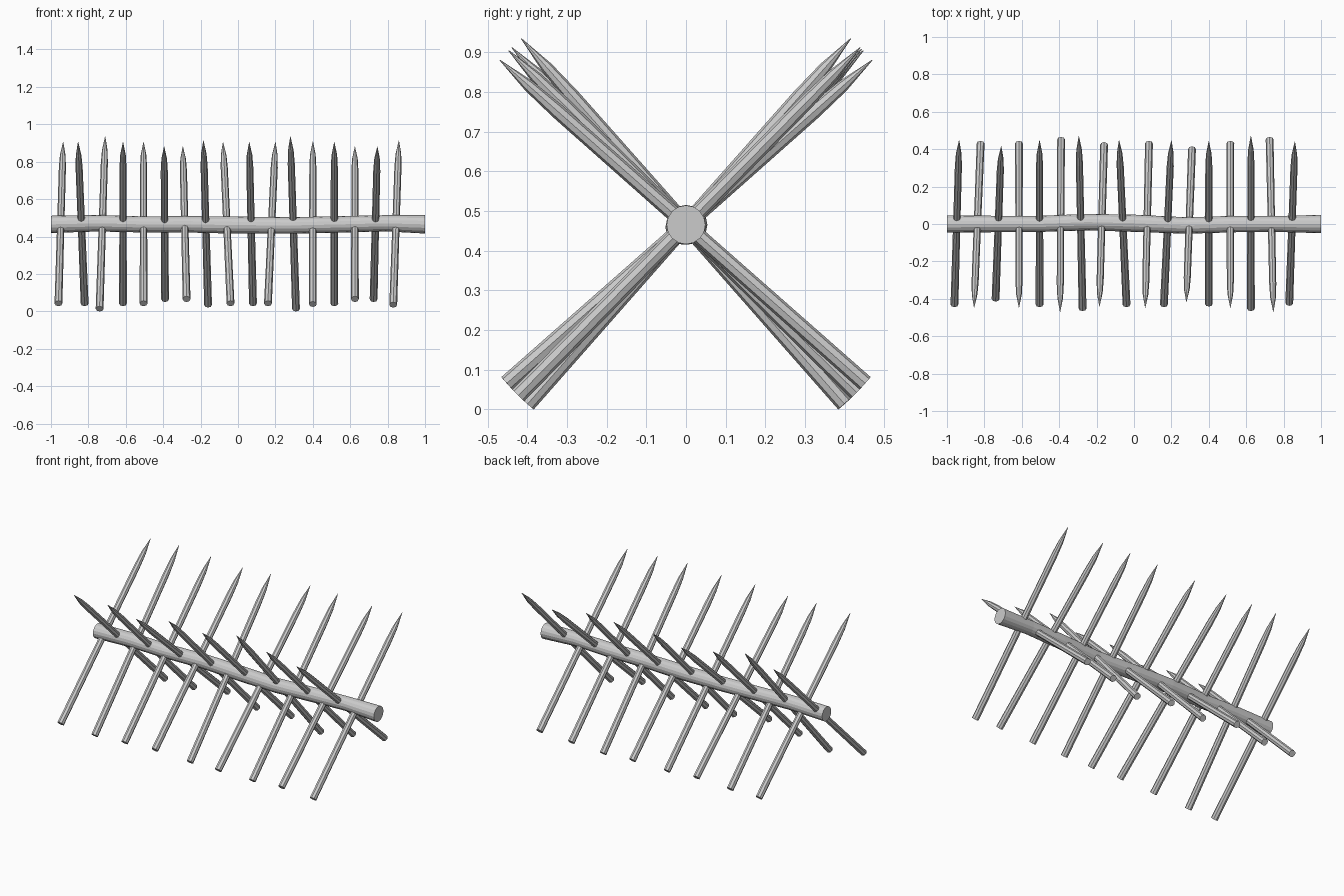
import bpy, bmesh, math
from mathutils import Vector

cube = bpy.data.objects.get("Cube")
if cube:
    bpy.data.objects.remove(cube, do_unlink=True)

# One weathered wood colour
wood = bpy.data.materials.new("pale_grey_wood")
wood.use_nodes = True
colour = (0.6, 0.6, 0.6, 1)
wood.diffuse_color = colour
wood.node_tree.nodes["Principled BSDF"].inputs["Base Color"].default_value = colour

AXLE = Vector((0, 0, 0.465))


def pole(name, centres, radii, sides):
    """Capped round pole through the given centres, one ring per centre."""
    bm = bmesh.new()
    along = (centres[-1] - centres[0]).normalized()
    helper = Vector((1, 0, 0)) if abs(along.x) < 0.9 else Vector((0, 0, 1))
    across = along.cross(helper).normalized()
    other = along.cross(across)
    rings = []
    for centre, radius in zip(centres, radii):
        ring = []
        for i in range(sides):
            turn = math.tau * i / sides
            offset = across * math.cos(turn) + other * math.sin(turn)
            ring.append(bm.verts.new(centre + offset * radius))
        rings.append(ring)
    for low, high in zip(rings, rings[1:]):
        for i in range(sides):
            j = (i + 1) % sides
            bm.faces.new((low[i], low[j], high[j], high[i]))
    bm.faces.new(rings[0])
    bm.faces.new(rings[-1])
    bmesh.ops.recalc_face_normals(bm, faces=bm.faces)
    mesh = bpy.data.meshes.new(name)
    bm.to_mesh(mesh)
    bm.free()
    mesh.materials.append(wood)
    obj = bpy.data.objects.new(name, mesh)
    bpy.context.collection.objects.link(obj)


# Slightly crooked central log: x, y shift, z shift, radius
log = [(-1, 0, 0, 0.046), (-0.75, 0, 0.006, 0.044), (-0.52, 0, 0, 0.043),
       (-0.25, 0.01, 0, 0.044), (0, 0.004, -0.004, 0.046),
       (0.28, -0.008, -0.006, 0.044), (0.55, 0, 0, 0.044),
       (0.78, 0, 0.006, 0.043), (1, 0, 0, 0.049)]
pole("central_log", [AXLE + Vector(p[:3]) for p in log], [p[3] for p in log], 16)


def stake(name, tip_x, foot_x, tilt, side):
    """Sharpened stake through the log; side is the y direction of its tip."""
    angle = math.radians(tilt)
    lean = Vector((0, side * math.cos(angle), math.sin(angle)))
    tip = AXLE + lean * 0.627 + Vector((tip_x, 0, 0))
    foot = AXLE - lean * 0.603 + Vector((foot_x, 0, 0))
    steps = [(0, 0.021), (0.5, 0.0195), (0.84, 0.019), (0.92, 0.015), (1, 0.001)]
    pole(name, [foot.lerp(tip, t) for t, r in steps], [r for t, r in steps], 8)


# Tip x, foot x, tilt in degrees
back_row = [(-0.935, -0.96, 44.5), (-0.71, -0.74, 48.5), (-0.505, -0.505, 44.5),
            (-0.295, -0.275, 41.5), (-0.08, -0.04, 44.5), (0.2, 0.16, 44.5),
            (0.4, 0.4, 45), (0.625, 0.625, 41.5), (0.86, 0.83, 45.5)]
front_row = [(-0.855, -0.82, 44.5), (-0.615, -0.615, 44.5), (-0.395, -0.39, 41.5),
             (-0.185, -0.16, 45.5), (0.06, 0.08, 44.5), (0.28, 0.31, 48.5),
             (0.515, 0.515, 44.5), (0.745, 0.725, 41.5)]
for label, row, side in (("back", back_row, 1), ("front", front_row, -1)):
    for number, data in enumerate(row, 1):
        stake(f"{label}_leaning_stake_{number}", *data, side)
